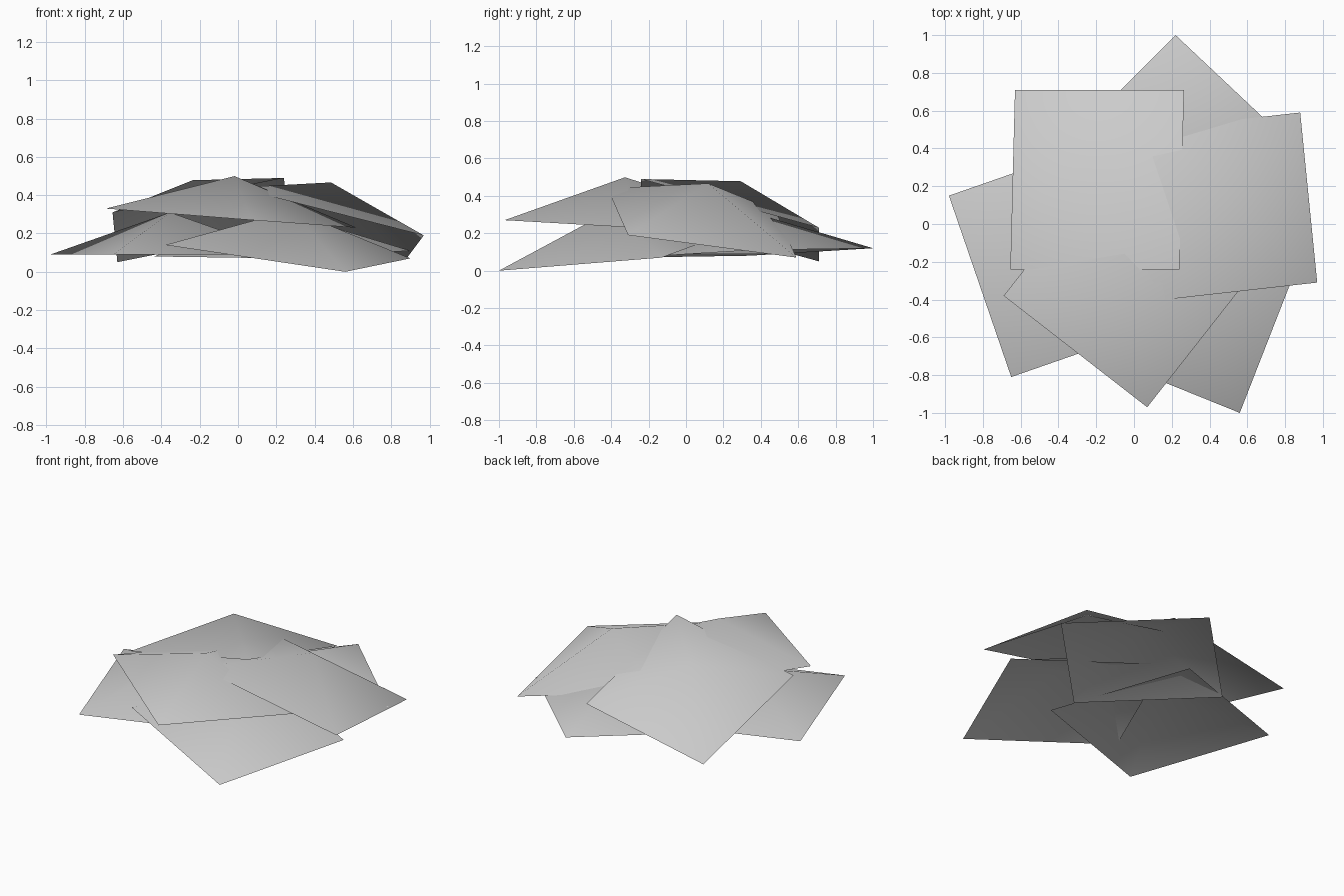
import bpy
import bmesh
from mathutils import Vector

cube = bpy.data.objects.get("Cube")
if cube:
    bpy.data.objects.remove(cube, do_unlink=True)

# One plain grey for every card
grey = bpy.data.materials.new("plain_grey")
grey.use_nodes = True
colour = (0.6, 0.6, 0.6, 1)
grey.diffuse_color = colour
grey.node_tree.nodes["Principled BSDF"].inputs["Base Color"].default_value = colour

PEAK = 0.22


def card(name, side_a, corner, side_b):
    """Thin rectangular card with its middle pushed up into a shallow peak."""
    a, c, b = Vector(side_a), Vector(corner), Vector(side_b)
    normal = (a - c).cross(b - c).normalized()
    if normal.z < 0:
        normal.negate()
    peak = (a + b) / 2 + normal * PEAK
    bm = bmesh.new()
    rim = [bm.verts.new(p) for p in (a, c, b, a + b - c)]
    top = bm.verts.new(peak)
    for i in range(4):
        face = bm.faces.new((rim[i], rim[(i + 1) % 4], top))
        face.smooth = True
        face.normal_update()
        if face.normal.z < 0:
            face.normal_flip()
    mesh = bpy.data.meshes.new(name)
    bm.to_mesh(mesh)
    bm.free()
    mesh.materials.append(grey)
    obj = bpy.data.objects.new(name, mesh)
    bpy.context.collection.objects.link(obj)
    return obj


# Lower ring of cards
card("left_low_card", (-0.98, 0.15, 0.09), (-0.65, -0.81, 0.09), (0.27, -0.49, 0.09))
card("front_low_card", (-0.38, -0.62, 0.14), (0.56, -1.0, 0), (0.9, -0.13, 0.07))
card("back_low_card", (0.9, 0.36, 0.11), (0.22, 1.0, 0.12), (-0.44, 0.34, 0.08))

# Upper overlapping cards
card("right_upper_card", (0.88, 0.59, 0.07), (0.97, -0.31, 0.19), (-0.01, -0.42, 0.44))
card("back_upper_card", (-0.63, 0.71, 0.05), (-0.655, -0.24, 0.31), (0.24, -0.24, 0.49))
card("front_upper_card", (-0.69, -0.38, 0.33), (0.07, -0.97, 0.27), (0.62, -0.27, 0.23))
